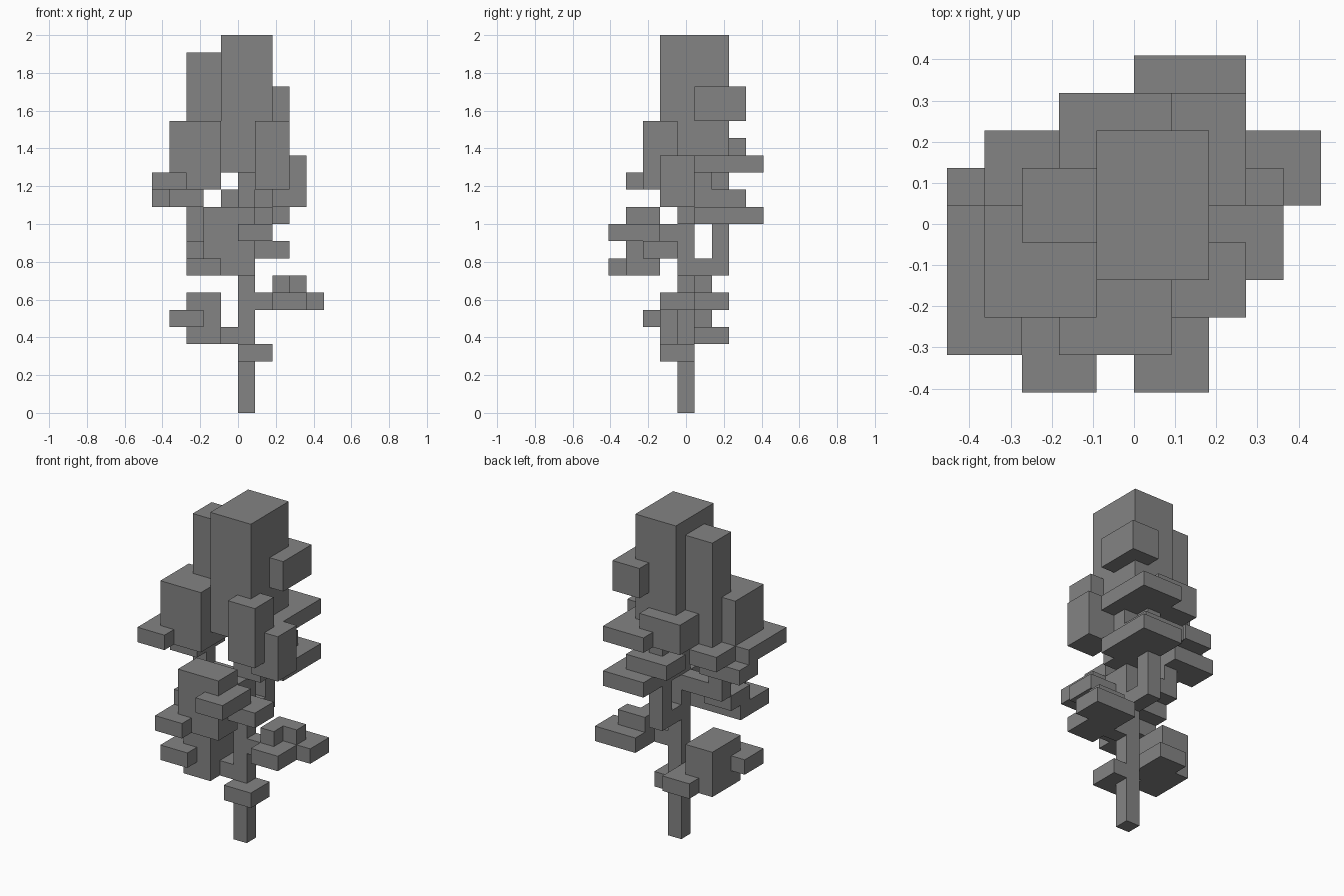
import bpy

UNIT = 2 / 22  # grid step: the tree is 22 steps tall

if "Cube" in bpy.data.objects:
    bpy.data.objects.remove(bpy.data.objects["Cube"], do_unlink=True)

grey = bpy.data.materials.new("plain grey")
grey.use_nodes = True
colour = (0.23, 0.23, 0.23, 1)
grey.diffuse_color = colour
grey.node_tree.nodes["Principled BSDF"].inputs["Base Color"].default_value = colour


def block(name, x, y, z):
    """Box spanning the given grid ranges; the trunk fills y steps 0 to 1."""
    spans = (x, (y[0] - 0.5, y[1] - 0.5), z)
    centre = [sum(s) / 2 * UNIT for s in spans]
    bpy.ops.mesh.primitive_cube_add(size=1, location=centre)
    obj = bpy.context.object
    obj.name = name
    obj.scale = [(s[1] - s[0]) * UNIT for s in spans]
    bpy.ops.object.transform_apply(location=False, rotation=False, scale=True)
    obj.data.materials.append(grey)
    return obj


# Trunk
block("trunk", (0, 1), (0, 1), (0, 14))

# Branches joining the trunk to the foliage
block("lower_right_branch", (-1, 0), (0, 1), (4, 5))
block("lower_left_branch", (1, 2), (0, 1), (6, 7))
block("front_branch", (0, 1), (-1, 0), (10, 11))
block("middle_right_branch", (-3, 0), (0, 1), (10, 11))
block("middle_right_riser", (-3, -2), (0, 1), (11, 12))
block("middle_left_branch", (1, 2), (0, 1), (11, 12))
block("back_hook_branch", (0, 1), (1, 3), (8, 9))
block("back_hook_riser", (0, 1), (2, 3), (9, 11))
block("upper_back_branch", (0, 2), (1, 2), (12, 14))
block("upper_back_branch_end", (0, 1), (2, 3), (13, 14))

# Lower foliage
block("low_front_leaf", (0, 2), (-1, 1), (3, 4))
block("low_right_foliage", (-3, -1), (-1, 2), (4, 7))
block("low_right_front_leaf", (-4, -2), (-2, 0), (5, 6))
block("low_right_back_leaf", (-2, 0), (1, 3), (4, 5))
block("low_left_front_leaf", (2, 4), (-1, 1), (6, 7))
block("low_left_back_leaf", (2, 5), (1, 3), (6, 7))
block("low_left_top_leaf", (2, 3), (0, 2), (7, 8))
block("low_left_top_leaf_side", (3, 4), (1, 2), (7, 8))

# Front foliage cluster
block("front_foliage", (-2, 1), (-3, -1), (8, 12))
block("front_bottom_leaf", (-3, -1), (-4, -1), (8, 9))
block("front_side_leaf", (-3, -1), (-2, 0), (9, 10))
block("front_top_leaf", (0, 2), (-4, -1), (10, 11))
block("front_left_leaf", (1, 3), (-2, 0), (9, 10))

# Back foliage clusters
block("back_middle_leaf", (0, 3), (1, 5), (11, 12))
block("back_middle_top_leaf", (-1, 2), (2, 4), (12, 13))
block("back_upper_leaf", (0, 3), (1, 5), (14, 15))
block("back_upper_foliage", (-2, 1), (2, 4), (14, 16))
block("back_high_foliage", (1, 3), (1, 4), (17, 19))

# Right foliage cluster
block("right_under_leaf", (-4, -2), (-1, 1), (12, 13))
block("right_outer_leaf", (-5, -2), (0, 2), (12, 13))
block("right_back_leaf", (-4, -2), (0, 3), (13, 14))
block("right_front_leaf", (-5, -3), (-3, 1), (13, 14))
block("right_foliage", (-4, -1), (-2, 1), (13, 17))
block("right_tall_foliage", (-3, -1), (0, 2), (14, 21))

# Left foliage cluster
block("left_front_foliage", (1, 3), (-2, 0), (13, 17))
block("left_side_foliage", (2, 4), (-1, 1), (12, 15))

# Crown
block("crown", (-1, 2), (-1, 3), (14, 22))
